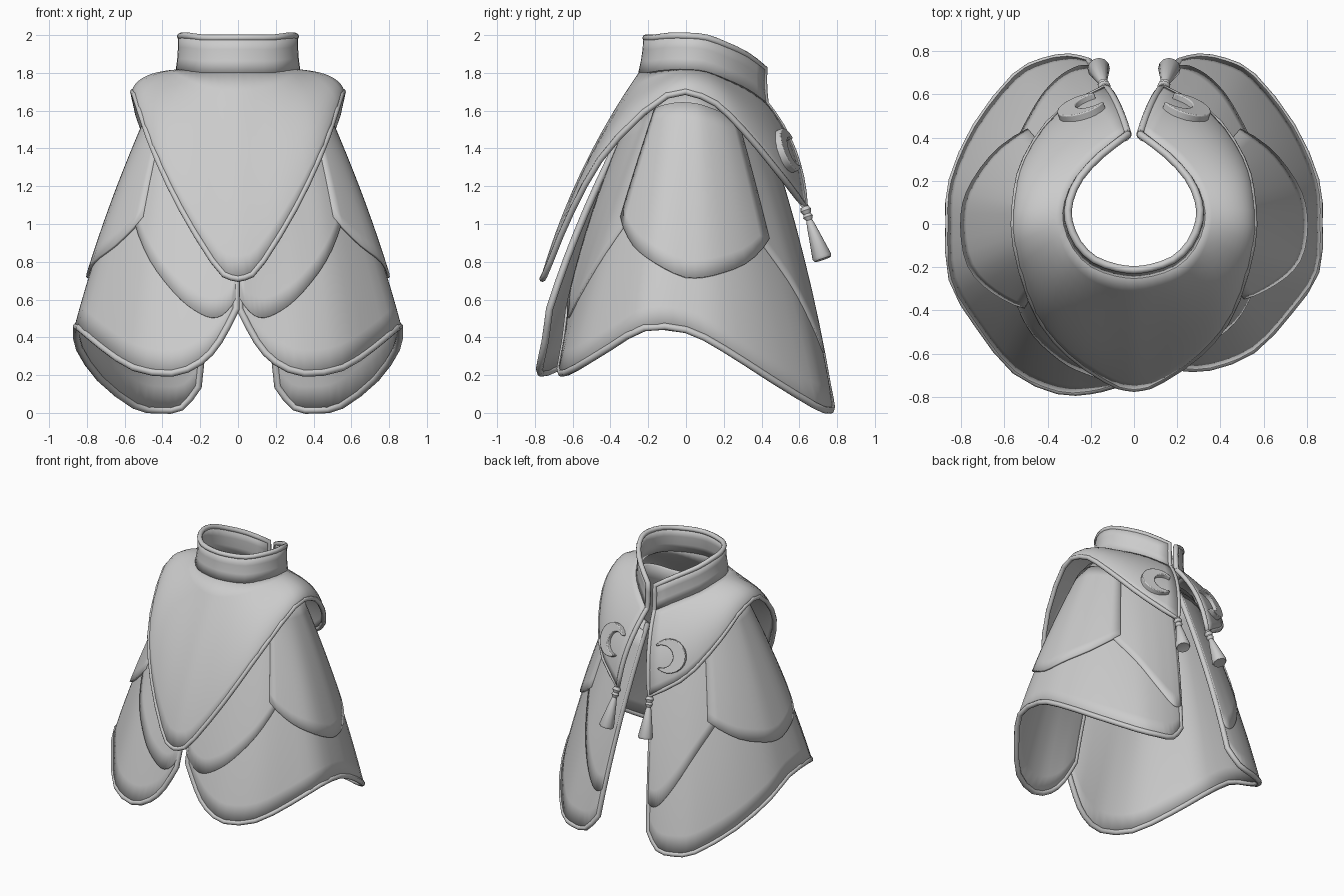
import bpy, bmesh, math
from mathutils import Vector as V, Matrix

cube = bpy.data.objects.get("Cube")
if cube:
    bpy.data.objects.remove(cube)

cloth = bpy.data.materials.new("grey_cloth")
cloth.use_nodes = True
cloth.diffuse_color = (0.6, 0.6, 0.6, 1)
cloth.node_tree.nodes["Principled BSDF"].inputs["Base Color"].default_value = (0.6, 0.6, 0.6, 1)


def spline(pts, t):
    """Point on a smooth curve through pts; t counts in stations."""
    last = len(pts) - 1
    i = max(0, min(int(t), last - 1))
    f = t - i
    b, c = V(pts[i]), V(pts[i + 1])
    a = V(pts[i - 1]) if i > 0 else 2 * b - c
    d = V(pts[i + 2]) if i + 2 <= last else 2 * c - b
    return b + 0.5 * f * ((c - a) + f * ((2 * a - 5 * b + 4 * c - d) + f * (3 * (b - c) + d - a)))


def outward(p):
    return V((p.x, p.y, 0)).normalized()


def drape(top, bottom, puff, lift):
    """Surface between two edge curves that bulges halfway down."""
    def surf(u, v, off=0.0):
        p = spline(top, u).lerp(spline(bottom, u), v)
        k = 4 * v * (1 - v)
        p = p + outward(p) * (puff * k + off)
        p.z += lift * k
        return p
    return surf


def finish(ob, angle=50):
    ob.data.materials.append(cloth)
    bpy.ops.object.select_all(action="DESELECT")
    ob.select_set(True)
    bpy.context.view_layer.objects.active = ob
    bpy.ops.object.shade_smooth_by_angle(angle=math.radians(angle))
    return ob


def mesh_object(name, bm, angle=50):
    bmesh.ops.recalc_face_normals(bm, faces=bm.faces)
    me = bpy.data.meshes.new(name)
    bm.to_mesh(me)
    bm.free()
    ob = bpy.data.objects.new(name, me)
    bpy.context.collection.objects.link(ob)
    return finish(ob, angle)


def sheet(name, func, nu, nv, thick, flip=1):
    """Grid of func(s, t), s and t from 0 to 1, given thickness."""
    bm = bmesh.new()
    grid = []
    for i in range(nu + 1):
        col = [func(i / nu, j / nv) for j in range(nv + 1)]
        grid.append([bm.verts.new((p.x * flip, p.y, p.z)) for p in col])
    for i in range(nu):
        for j in range(nv):
            bm.faces.new((grid[i][j], grid[i + 1][j], grid[i + 1][j + 1], grid[i][j + 1]))
    ob = mesh_object(name, bm)
    mod = ob.modifiers.new("thickness", "SOLIDIFY")
    mod.thickness, mod.offset = thick, 0
    return ob


def hem(name, pts, radius, flip=1):
    """Rolled edge following a path."""
    cu = bpy.data.curves.new(name, "CURVE")
    cu.dimensions = "3D"
    cu.bevel_depth, cu.bevel_resolution, cu.use_fill_caps = radius, 2, True
    sp = cu.splines.new("POLY")
    sp.points.add(len(pts) - 1)
    for q, p in zip(sp.points, pts):
        q.co = (p.x * flip, p.y, p.z, 1)
    cu.materials.append(cloth)
    ob = bpy.data.objects.new(name, cu)
    bpy.context.collection.objects.link(ob)


def steps(a, b, n):
    return [a + (b - a) * i / n for i in range(n + 1)]


# Half outlines from the front centre round to the back opening
neck = [(0, -.24, 1.8), (.08, -.23, 1.8), (.19, -.19, 1.8), (.27, -.11, 1.81), (.315, 0, 1.81),
        (.31, .1, 1.8), (.26, .21, 1.76), (.16, .32, 1.71), (.03, .42, 1.64)]
collar_top = [(x * .96, y * .95 + .015, z + .185) for x, y, z in neck]
mantle_edge = [(0, -.76, .71), (.1, -.735, .76), (.3, -.6, 1.08), (.45, -.41, 1.4), (.545, -.1, 1.68),
               (.545, .12, 1.66), (.5, .3, 1.5), (.36, .5, 1.26), (.13, .63, 1.09)]
skirt_top = [(0, -.27, 1.6), (.1, -.26, 1.6), (.2, -.22, 1.62), (.27, -.18, 1.64), (.33, -.15, 1.66),
             (.38, -.1, 1.68), (.4, -.04, 1.69), (.41, .02, 1.69), (.41, .08, 1.68),
             (.37, .18, 1.64), (.27, .28, 1.58), (.18, .34, 1.55), (.1, .38, 1.53), (.04, .4, 1.52)]
skirt_edge = [(.01, -.62, .55), (.1, -.64, .38), (.2, -.66, .27), (.35, -.66, .21), (.55, -.58, .24),
              (.72, -.4, .35), (.84, -.22, .45), (.855, 0, .44), (.84, .2, .34),
              (.73, .45, .18), (.55, .68, .04), (.42, .75, .015), (.3, .77, .03), (.21, .75, .14)]

collar = drape(neck, collar_top, -.005, 0)
mantle = drape(neck, mantle_edge, .045, .02)
N = len(neck) - 1
S = len(skirt_top) - 1


def both(surf):
    """Extend a half surface over both sides, s running -1 to 1."""
    def func(s, t):
        w = 2 * s - 1
        p = surf(abs(w) * N, t)
        return V((math.copysign(p.x, w), p.y, p.z))
    return func


# Collar and pointed mantle with rolled edges
collar_f, mantle_f = both(collar), both(mantle)
sheet("collar", collar_f, 32, 3, .025)
sheet("mantle", mantle_f, 48, 10, .02)
opening = [collar_f(0, t) for t in steps(0, 1, 3)]
rim = [collar_f(s, 1) for s in steps(0, 1, 32)]
closing = [collar_f(1, t) for t in steps(1, 0, 3)]
hem("collar_hem", opening + rim[1:] + closing[1:], .018)
left_slit = [mantle_f(0, t) for t in steps(0, 1, 8)]
lower = [mantle_f(s, 1) for s in steps(0, 1, 40)]
right_slit = [mantle_f(1, t) for t in steps(1, 0, 8)]
hem("mantle_hem", left_slit + lower[1:] + right_slit[1:], .017)

# Crescent outline: wide outer arc closed by a shifted inner arc
outer = [V((.12 * math.cos(a), .12 * math.sin(a))) for a in steps(.75, 5.53, 16)]
inner = [V((.05 + .08 * math.cos(a), .08 * math.sin(a))) for a in steps(5.1, 1.18, 12)]
tassel_profile = [(0, 0), (.022, .01), (.03, .03), (.02, .05), (.027, .065), (.016, .085),
                  (.022, .11), (.052, .29), (.045, .305), (0, .3)]

for side, flip in (("left", 1), ("right", -1)):
    # One skirt half; the right one overlaps the left at the front
    grow = 1 if flip > 0 else 1.165
    edge = [(x, y * grow if y < 0 else y, z) for x, y, z in skirt_edge]
    skirt = drape(skirt_top, edge, .03, 0)
    sheet(side + "_skirt", lambda s, t: skirt(s * S, t), 39, 12, .02, flip)
    path = [skirt(0, v) for v in steps(0, 1, 8)]
    path += [skirt(u, 1) for u in steps(0, S, 2 * S)][1:]
    path += [skirt(S, v) for v in steps(1, 0, 8)][1:]
    hem(side + "_skirt_hem", path, .019, flip)

    # Thin petals lying on the skirt: start, end, offset, lower border
    petals = {
        "front": (0, 4.9, .012, lambda s: .95 - .5 * s ** 1.4),
        "side": (4.3, 9.6, .02, lambda s: .78 - .33 * abs(2 * s - 1) ** 1.6),
        "back": (9.2, S, .012, lambda s: .86 - .4 * (1 - s) ** 1.4),
    }
    for part, (a, b, off, border) in petals.items():
        sheet(f"{side}_{part}_petal",
              lambda s, t: skirt(a + (b - a) * s, .04 + (border(s) - .04) * t, off),
              18, 10, .014, flip)

    # Crescent ornament set tangent to the mantle
    u, v = 7.4, .64
    mid = mantle(u, v)
    up = (mantle(u, v - .05) - mantle(u, v + .05)).normalized()
    across = mantle(u + .1, v) - mantle(u - .1, v)
    across = (across - up * across.dot(up)).normalized()
    normal = up.cross(across)
    if normal.dot(outward(mid)) < 0:
        normal = -normal
    bm = bmesh.new()
    ring = []
    for q in outer + inner:
        p = mid + across * q.x + up * q.y - normal * .01
        ring.append(bm.verts.new((p.x * flip, p.y, p.z)))
    face = bm.faces.new(ring)
    n = V((normal.x * flip, normal.y, normal.z))
    res = bmesh.ops.extrude_face_region(bm, geom=[face])
    bmesh.ops.translate(bm, vec=n * .045, verts=[e for e in res["geom"] if isinstance(e, bmesh.types.BMVert)])
    moon = mesh_object(side + "_crescent", bm)
    bev = moon.modifiers.new("soft", "BEVEL")
    bev.width, bev.segments = .01, 2

    # Tassel turned from a profile and hung from the mantle corner
    bm = bmesh.new()
    verts = [bm.verts.new((r, 0, -h)) for r, h in tassel_profile]
    edges = [bm.edges.new(pair) for pair in zip(verts, verts[1:])]
    bmesh.ops.spin(bm, geom=verts + edges, cent=(0, 0, 0), axis=(0, 0, 1), angle=math.tau, steps=12)
    bmesh.ops.remove_doubles(bm, verts=bm.verts, dist=.0005)
    swing = V((0, 0, -1)).rotation_difference(V((.03 * flip, .1, -.29)))
    bm.transform(Matrix.Translation((.135 * flip, .625, 1.1)) @ swing.to_matrix().to_4x4())
    mesh_object(side + "_tassel", bm, 40)
